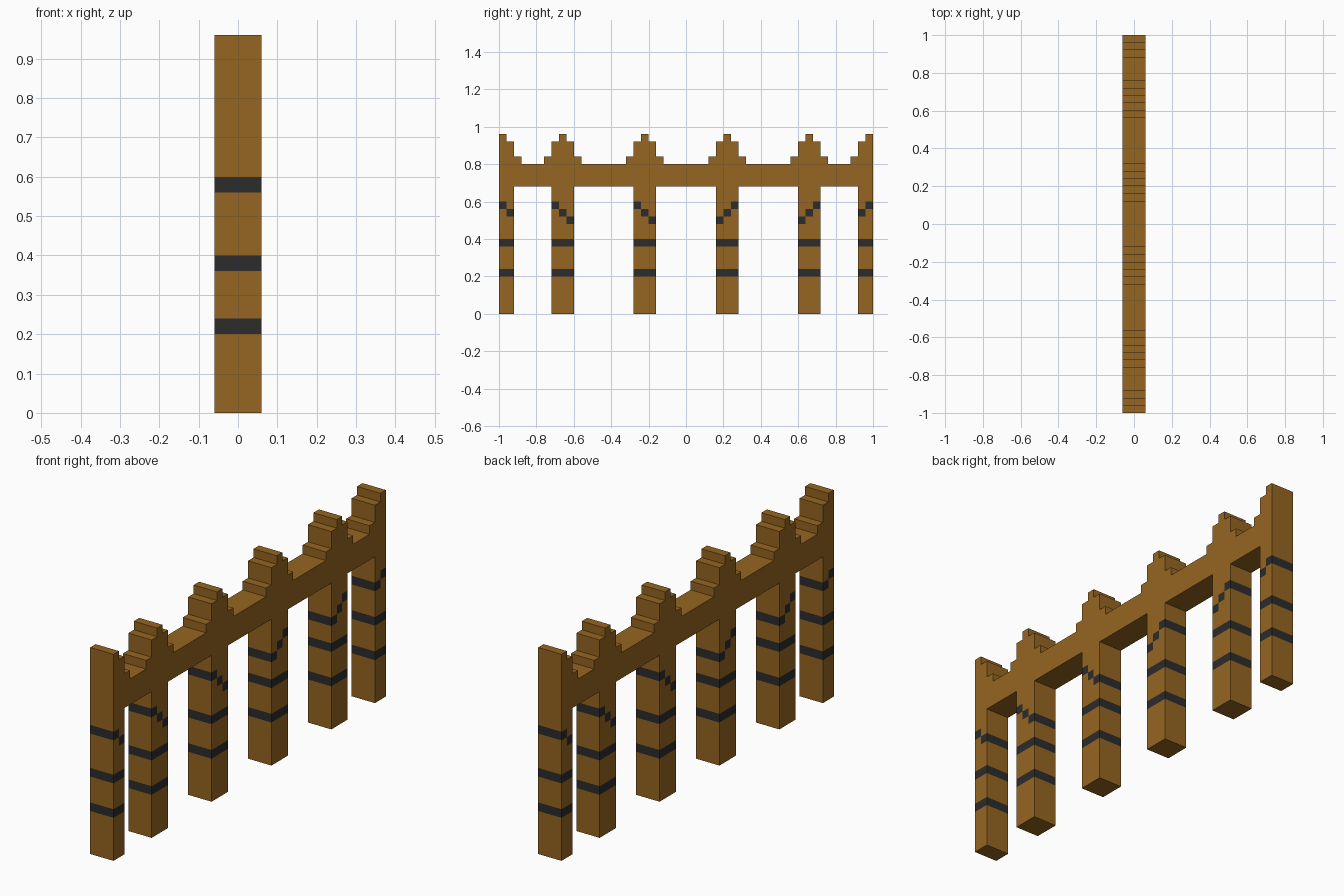
import bpy, bmesh

if "Cube" in bpy.data.objects:
    bpy.data.objects.remove(bpy.data.objects["Cube"])

U = 0.04          # block size
HX = 0.06         # half thickness
CENTRES = (-25, -17, -6)   # post centre columns on the -y half (first one is clipped by the end)


def material(name, rgb):
    m = bpy.data.materials.new(name)
    m.diffuse_color = (*rgb, 1)
    m.use_nodes = True
    m.node_tree.nodes["Principled BSDF"].inputs["Base Color"].default_value = m.diffuse_color
    return m


MATS = [material("brown wood", (0.305, 0.130, 0.0152)),
        material("dark band", (0.025, 0.025, 0.026))]


def mirror(cells):
    return {(-1 - j, k): c for (j, k), c in cells.items()}


# Post blocks: two level bands and one slanting band
def post_cells(c):
    start = max(c - 1, -25)
    return {(j, k): int(k in (5, 9) or k == 14 - (j - start))
            for j in range(start, c + 2) for k in range(17)}


# Stepped cap blocks above the rail
def cap_cells(c):
    return {(j, k): 0 for k, r in ((20, 2), (21, 1), (22, 1), (23, 0))
            for j in range(max(c - r, -25), c + r + 1)}


parts = {"rail": {(j, k): 0 for j in range(-25, 25) for k in range(17, 20)}}
for i, c in enumerate(CENTRES):
    for kind, fn in (("post", post_cells), ("cap", cap_cells)):
        cells = fn(c)
        parts[f"{kind}_front_{i + 1}"] = cells
        parts[f"{kind}_back_{i + 1}"] = mirror(cells)

filled = set().union(*parts.values())


# Build the outer skin of a set of blocks
def build(name, cells):
    bm = bmesh.new()

    def quad(points, colour):
        f = bm.faces.new([bm.verts.new((x, y * U, z * U)) for x, y, z in points])
        f.material_index = colour

    for (j, k), col in cells.items():
        ring = [(j, k), (j + 1, k), (j + 1, k + 1), (j, k + 1)]
        quad([(HX, y, z) for y, z in ring], col)
        quad([(-HX, y, z) for y, z in reversed(ring)], col)
        for n, (dj, dk) in enumerate(((0, -1), (1, 0), (0, 1), (-1, 0))):
            if (j + dj, k + dk) not in filled:
                a, b = ring[n], ring[(n + 1) % 4]
                quad([(HX, *b), (HX, *a), (-HX, *a), (-HX, *b)], col)
    bmesh.ops.remove_doubles(bm, verts=bm.verts, dist=0.0001)
    bmesh.ops.dissolve_limit(bm, angle_limit=0.01, verts=bm.verts,
                             edges=bm.edges, delimit={'MATERIAL'})
    me = bpy.data.meshes.new(name)
    bm.to_mesh(me)
    bm.free()
    for m in MATS:
        me.materials.append(m)
    bpy.context.collection.objects.link(bpy.data.objects.new(name, me))


for name, cells in parts.items():
    build(name, cells)
